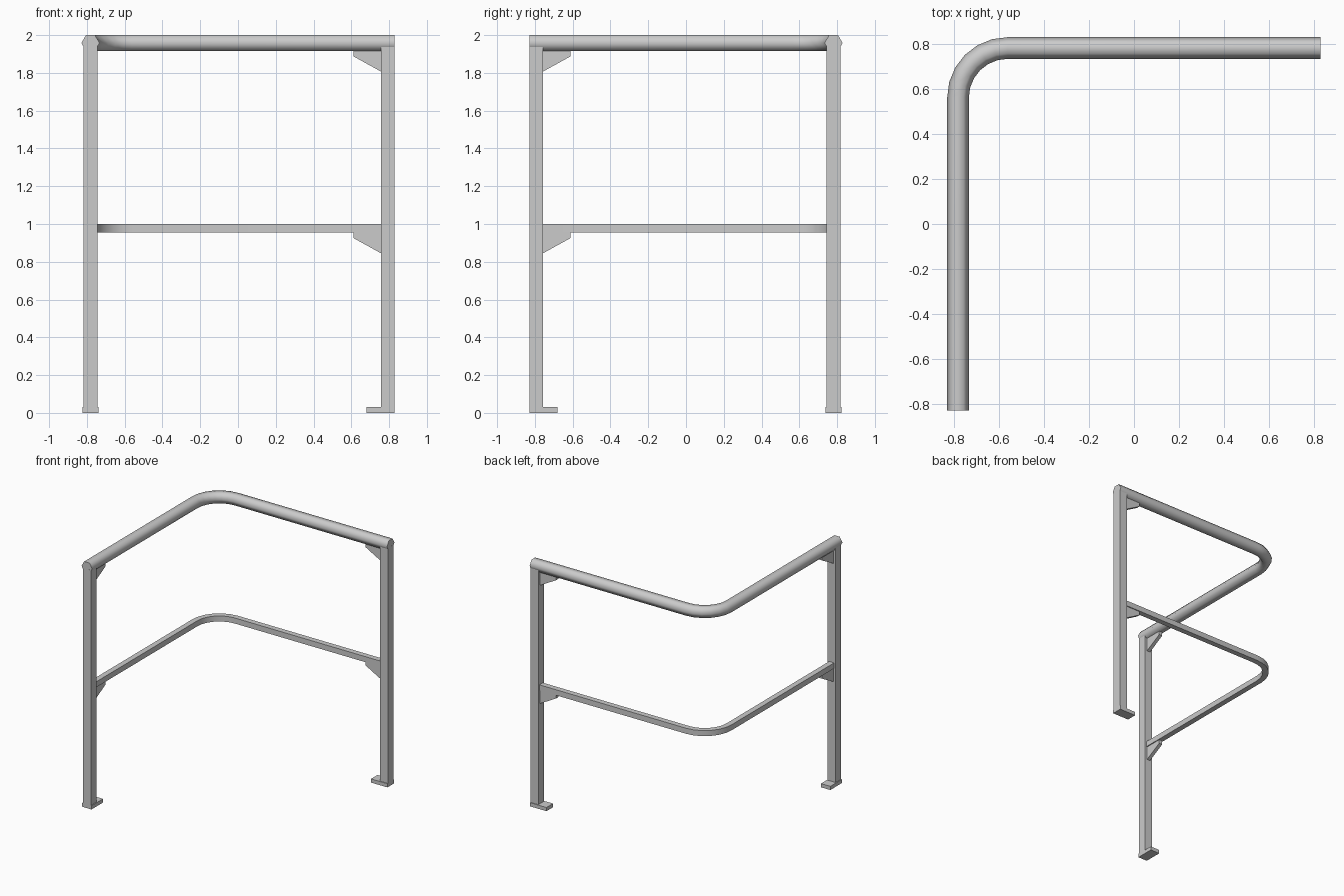
import bpy, bmesh, math

if "Cube" in bpy.data.objects:
    bpy.data.objects.remove(bpy.data.objects["Cube"])

C = 0.781      # centre line of both runs
END = 0.828    # outer end of each run
INNER = 0.757  # inner face of the posts
R = 0.22       # bend radius


def finish(name, bm, smooth=False):
    bmesh.ops.recalc_face_normals(bm, faces=bm.faces)
    me = bpy.data.meshes.new(name)
    bm.to_mesh(me)
    bm.free()
    ob = bpy.data.objects.new(name, me)
    bpy.context.collection.objects.link(ob)
    if smooth:
        bpy.ops.object.select_all(action='DESELECT')
        ob.select_set(True)
        bpy.context.view_layer.objects.active = ob
        bpy.ops.object.shade_smooth_by_angle(angle=math.radians(65))
    return ob


def rail(name, profile, z, end, smooth_angle):
    """Sweep a profile (sideways, up) along the L-shaped path with a rounded corner."""
    path = [(-C, -end, 0.0)]                     # x, y, angle of the outward normal
    steps = 6
    for i in range(steps + 1):
        a = math.pi / 2 * i / steps
        path.append((-C + R - R * math.cos(a), C - R + R * math.sin(a), a))
    path.append((end, C, math.pi / 2))
    bm = bmesh.new()
    rings = []
    for x, y, a in path:
        nx, ny = -math.cos(a), math.sin(a)
        rings.append([bm.verts.new((x + nx * s, y + ny * s, z + u)) for s, u in profile])
    n = len(profile)
    for p, q in zip(rings, rings[1:]):
        for k in range(n):
            bm.faces.new((p[k], p[(k + 1) % n], q[(k + 1) % n], q[k]))
    bm.faces.new(rings[0])
    bm.faces.new(rings[-1])
    finish(name, bm, smooth_angle)


def side_part(name, outline, half, mirrored):
    """Extrude an (x, z) outline across the run; mirrored places it on the other run."""
    bm = bmesh.new()
    rings = []
    for off in (-half, half):
        pts = [(x, C + off, z) for x, z in outline]
        if mirrored:
            pts = [(-y, -x, z) for x, y, z in pts]
        rings.append([bm.verts.new(p) for p in pts])
    a, b = rings
    bm.faces.new(a)
    bm.faces.new(b)
    n = len(outline)
    for k in range(n):
        bm.faces.new((a[k], a[(k + 1) % n], b[(k + 1) % n], b[k]))
    finish(name, bm)


def rect(x0, x1, z0, z1):
    return [(x0, z0), (x1, z0), (x1, z1), (x0, z1)]


# Hexagonal hand rail and square middle rail
hexagon = [(0.048 * math.cos(math.pi / 3 * k), 0.048 * math.sin(math.pi / 3 * k)) for k in range(6)]
rail("hand_rail", hexagon, 2.0 - 0.0416, END - 0.0005, True)
h = 0.0225
rail("middle_rail", [(-h, -h), (h, -h), (h, h), (-h, h)], 0.9775, INNER + 0.01, True)

# Post, foot plate and gussets at each end
for label, mirrored in (("right", False), ("left", True)):
    side_part(label + "_post", rect(INNER, END, 0.0, 1.945), 0.036, mirrored)
    side_part(label + "_foot_plate", rect(0.68, END, 0.0, 0.03), 0.042, mirrored)
    for level, z in (("upper", 1.917), ("middle", 0.955)):
        gusset = [(0.612, z), (0.612, z - 0.03), (INNER, z - 0.11), (INNER, z)]
        side_part(f"{label}_{level}_gusset", gusset, 0.015, mirrored)
